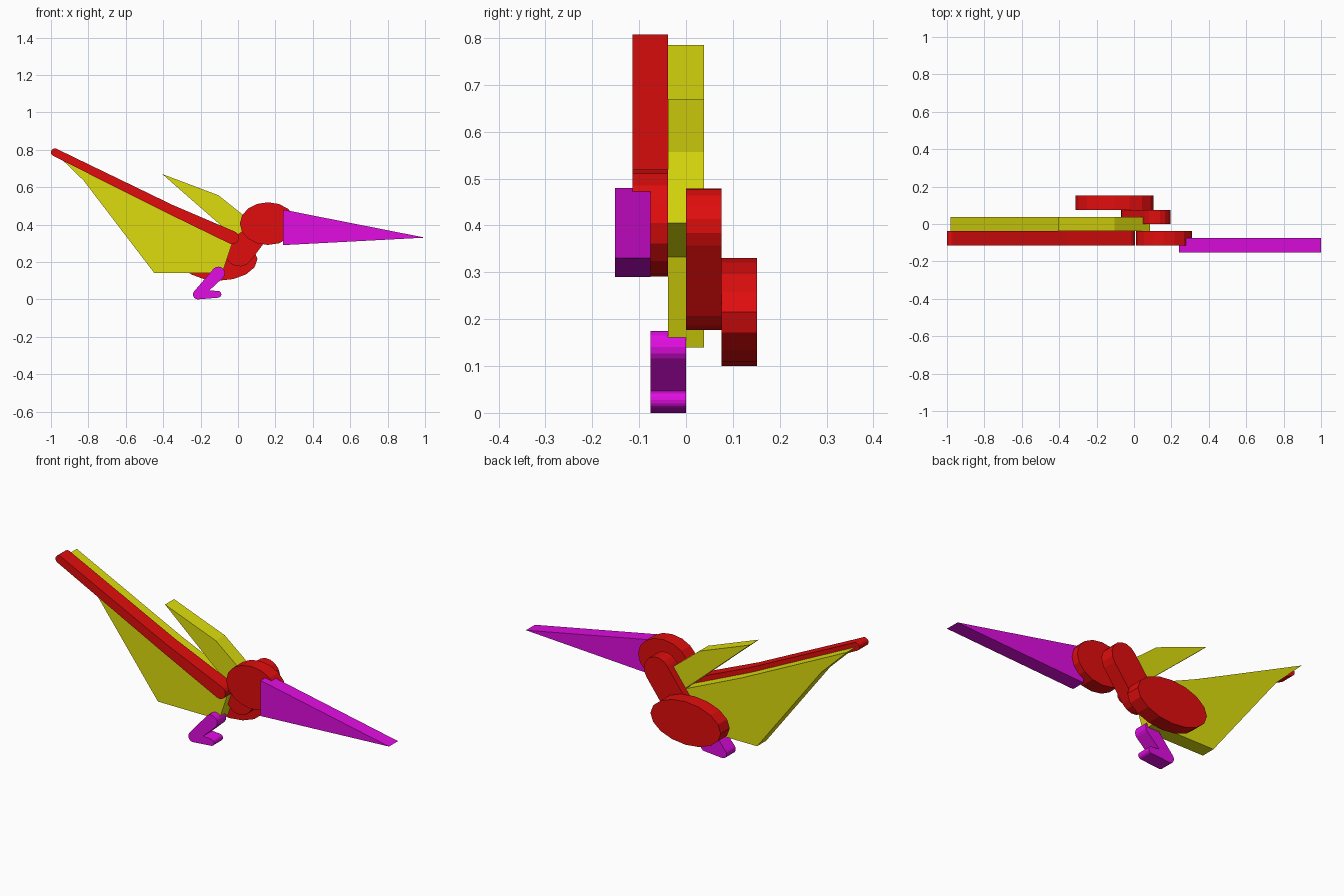
import bpy, bmesh, math

if "Cube" in bpy.data.objects:
    bpy.data.objects.remove(bpy.data.objects["Cube"])

T = 0.076  # thickness of every flat layer


def material(name, rgb):
    m = bpy.data.materials.new(name)
    m.diffuse_color = (*rgb, 1)
    m.use_nodes = True
    m.node_tree.nodes["Principled BSDF"].inputs["Base Color"].default_value = m.diffuse_color
    return m


RED = material("red", (0.75, 0.004, 0.004))
YELLOW = material("yellow", (0.72, 0.72, 0.004))
MAGENTA = material("magenta", (0.75, 0.004, 0.75))


def slab(name, outline, y, mat):
    """Extrude an (x, z) outline backwards from front depth y."""
    bm = bmesh.new()
    face = bm.faces.new([bm.verts.new((x, y, z)) for x, z in outline])
    ext = bmesh.ops.extrude_face_region(bm, geom=[face], use_keep_orig=True)
    moved = [v for v in ext["geom"] if isinstance(v, bmesh.types.BMVert)]
    bmesh.ops.translate(bm, verts=moved, vec=(0, T, 0))
    bmesh.ops.recalc_face_normals(bm, faces=bm.faces)
    mesh = bpy.data.meshes.new(name)
    bm.to_mesh(mesh)
    bm.free()
    mesh.materials.append(mat)
    ob = bpy.data.objects.new(name, mesh)
    bpy.context.collection.objects.link(ob)


def ellipse(cx, cz, rx, rz, n=16):
    return [(cx + rx * math.cos(2 * math.pi * i / n),
             cz + rz * math.sin(2 * math.pi * i / n)) for i in range(n)]


def limb(a, ra, b, rb, n=8):
    """Outline of a tapered rod with round ends."""
    ang = math.atan2(b[1] - a[1], b[0] - a[0])
    pts = []
    for (cx, cz), r, start in ((b, rb, ang - math.pi / 2), (a, ra, ang + math.pi / 2)):
        pts += [(cx + r * math.cos(start + math.pi * i / n),
                 cz + r * math.sin(start + math.pi * i / n)) for i in range(n + 1)]
    return pts


# Beak, frontmost layer
slab("beak", [(0.24, 0.29), (1.0, 0.33), (0.24, 0.48)], -2 * T, MAGENTA)

# Head and wing arm
slab("head", ellipse(0.16, 0.405, 0.15, 0.114), -1.5 * T, RED)
tip, elbow, shoulder = (-0.979, 0.786), (-0.36, 0.481), (-0.03, 0.33)
slab("outer_wing_arm", limb(tip, 0.021, elbow, 0.026), -1.5 * T, RED)
slab("inner_wing_arm", limb(elbow, 0.026, shoulder, 0.035), -1.5 * T, RED)

# Leg
knee = (-0.215, 0.026)
slab("upper_leg", limb((-0.105, 0.14), 0.035, knee, 0.026), -T, MAGENTA)
slab("foot", limb(knee, 0.026, (-0.107, 0.027), 0.018), -T, MAGENTA)

# Wing membrane and far wing
slab("wing_membrane", [(-0.98, 0.785), (-0.826, 0.636), (-0.447, 0.14), (-0.085, 0.14),
                       (-0.02, 0.333), (-0.36, 0.483)], -0.5 * T, YELLOW)
slab("far_wing", [(-0.405, 0.67), (-0.02, 0.333), (0.085, 0.405), (-0.105, 0.557)],
     -0.5 * T, YELLOW)

# Neck and body
slab("neck", limb((0.007, 0.252), 0.076, (0.12, 0.403), 0.076), 0, RED)
slab("body", ellipse(-0.104, 0.215, 0.208, 0.115), T, RED)
